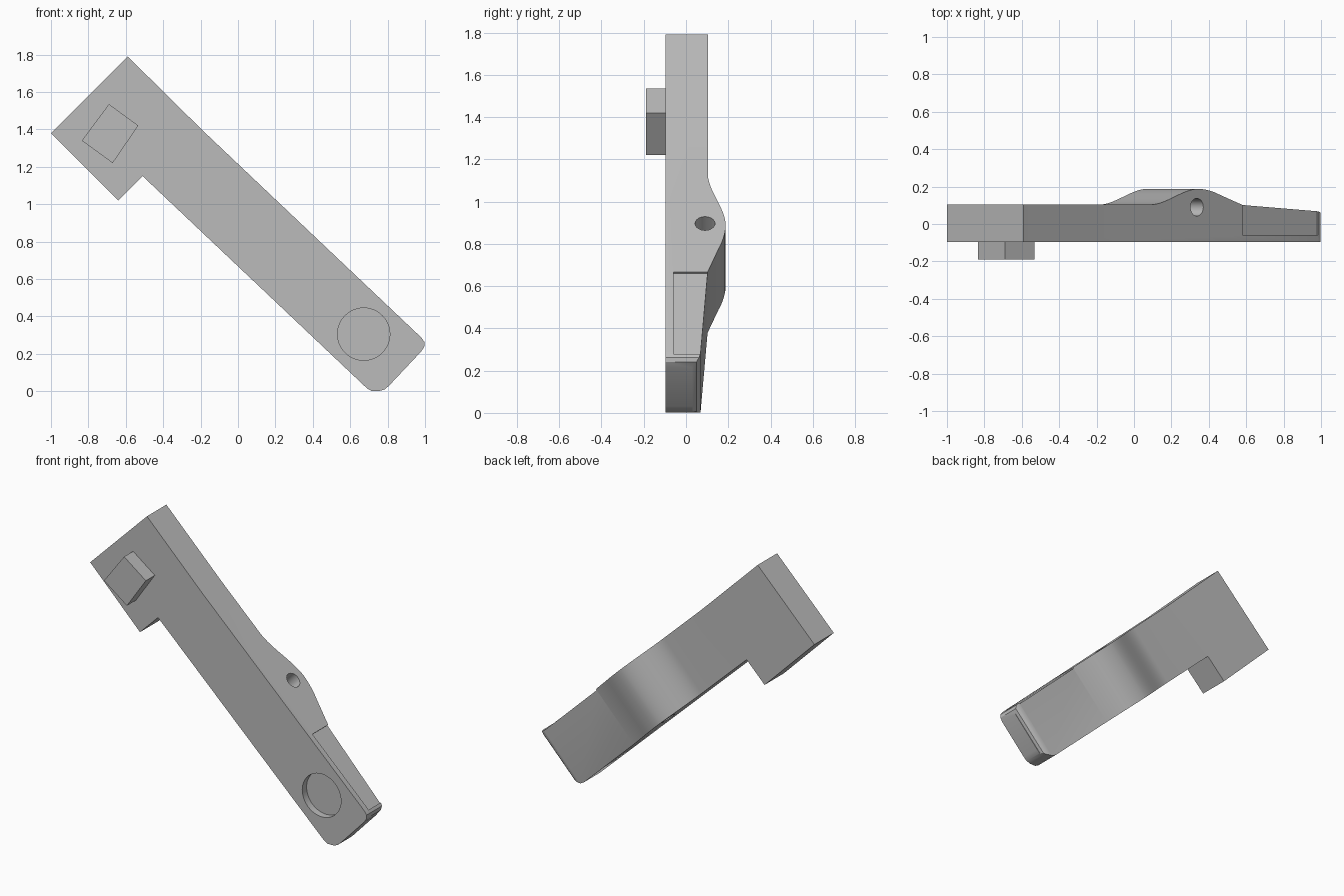
import bpy, bmesh, math
from mathutils import Vector

if "Cube" in bpy.data.objects:
    bpy.data.objects.remove(bpy.data.objects["Cube"])

grey = bpy.data.materials.new("plain grey")
grey.use_nodes = True
colour = (0.5, 0.5, 0.5, 1)
grey.diffuse_color = colour
grey.node_tree.nodes["Principled BSDF"].inputs["Base Color"].default_value = colour

FRONT, BACK, PEAK = -0.097, 0.103, 0.188
along = Vector((0.724, 0, -0.69)).normalized()     # down the arm
across = Vector((-along.z, 0, along.x))            # towards the upper edge
depth = Vector((0, 1, 0))


def prism(name, points, sweep):
    """Extrude a closed outline along a vector."""
    bm = bmesh.new()
    face = bm.faces.new([bm.verts.new(p) for p in points])
    new = bmesh.ops.extrude_face_region(bm, geom=[face])["geom"]
    bmesh.ops.translate(bm, vec=sweep, verts=[g for g in new if isinstance(g, bmesh.types.BMVert)])
    bmesh.ops.recalc_face_normals(bm, faces=bm.faces)
    mesh = bpy.data.meshes.new(name)
    bm.to_mesh(mesh)
    bm.free()
    obj = bpy.data.objects.new(name, mesh)
    bpy.context.collection.objects.link(obj)
    mesh.materials.append(grey)
    return obj


def circle(centre, radius, a, b, n=48):
    angles = [math.tau * i / n for i in range(n)]
    return [centre + radius * (math.cos(t) * a + math.sin(t) * b) for t in angles]


def combine(target, tool, operation):
    mod = target.modifiers.new(tool.name, "BOOLEAN")
    mod.operation, mod.object, mod.solver = operation, tool, "EXACT"
    bpy.context.view_layer.objects.active = target
    bpy.ops.object.modifier_apply(modifier=mod.name)
    bpy.data.objects.remove(tool)


# Arm outline: square head, long shank, rounded foot
outline = [(-1, 1.38), (-0.59, 1.79), (-0.19, 1.395), (0.98, 0.287), (0.997, 0.263),
           (0.997, 0.24), (0.98, 0.213), (0.808, 0.03), (0.785, 0.01), (0.755, 0.001),
           (0.715, 0.001), (0.69, 0.015), (-0.51, 1.15), (-0.64, 1.02)]
arm = prism("lever_arm", [Vector((x, FRONT, z)) for x, z in outline], depth * 0.5)

# Back profile: flat, smooth hump, then tapered foot
profile = [(-3, -0.5), (-3, BACK)]
for i in range(17):
    t = i / 16
    profile.append((-0.72 + 0.36 * t, BACK + (PEAK - BACK) * (3 * t * t - 2 * t ** 3)))
profile += [(-0.32, 0.185), (-0.28, 0.178), (-0.24, 0.168), (-0.2, 0.154),
            (-0.04, 0.102), (0.52, 0.068), (0.54, 0.062), (0.555, 0.05), (0.56, 0.03),
            (1, 0.03), (1, -0.5)]
side = prism("side_profile", [along * u + depth * y - across * 2 for u, y in profile], across * 5)
combine(arm, side, "INTERSECT")

# Pivot pin hole through the hump
pin = circle(Vector((0.335, 0.09, 0.895)) - across, 0.047, along, depth, 32)
combine(arm, prism("pin_hole", pin, across * 2), "DIFFERENCE")

# Round pocket in the front of the foot
pocket = circle(Vector((0.672, FRONT - 0.1, 0.305)), 0.14, Vector((1, 0, 0)), Vector((0, 0, 1)))
combine(arm, prism("round_pocket", pocket, depth * 0.145), "DIFFERENCE")

# Shallow step along the upper side of the foot
step = [along * u + depth * y + across * 0.874
        for u, y in ((-0.04, -0.06), (0.52, -0.06), (0.52, 0.3), (-0.04, 0.3))]
combine(arm, prism("side_step", step, across * 0.1), "DIFFERENCE")

# Square peg on the front of the head
peg = prism("head_peg", [Vector((x, FRONT + 0.01, z)) for x, z in
            ((-0.69, 1.535), (-0.533, 1.42), (-0.67, 1.22), (-0.835, 1.34))], depth * -0.103)

bpy.ops.object.select_all(action="DESELECT")
arm.select_set(True)
bpy.context.view_layer.objects.active = arm
bpy.ops.object.shade_smooth_by_angle(angle=math.radians(25))
